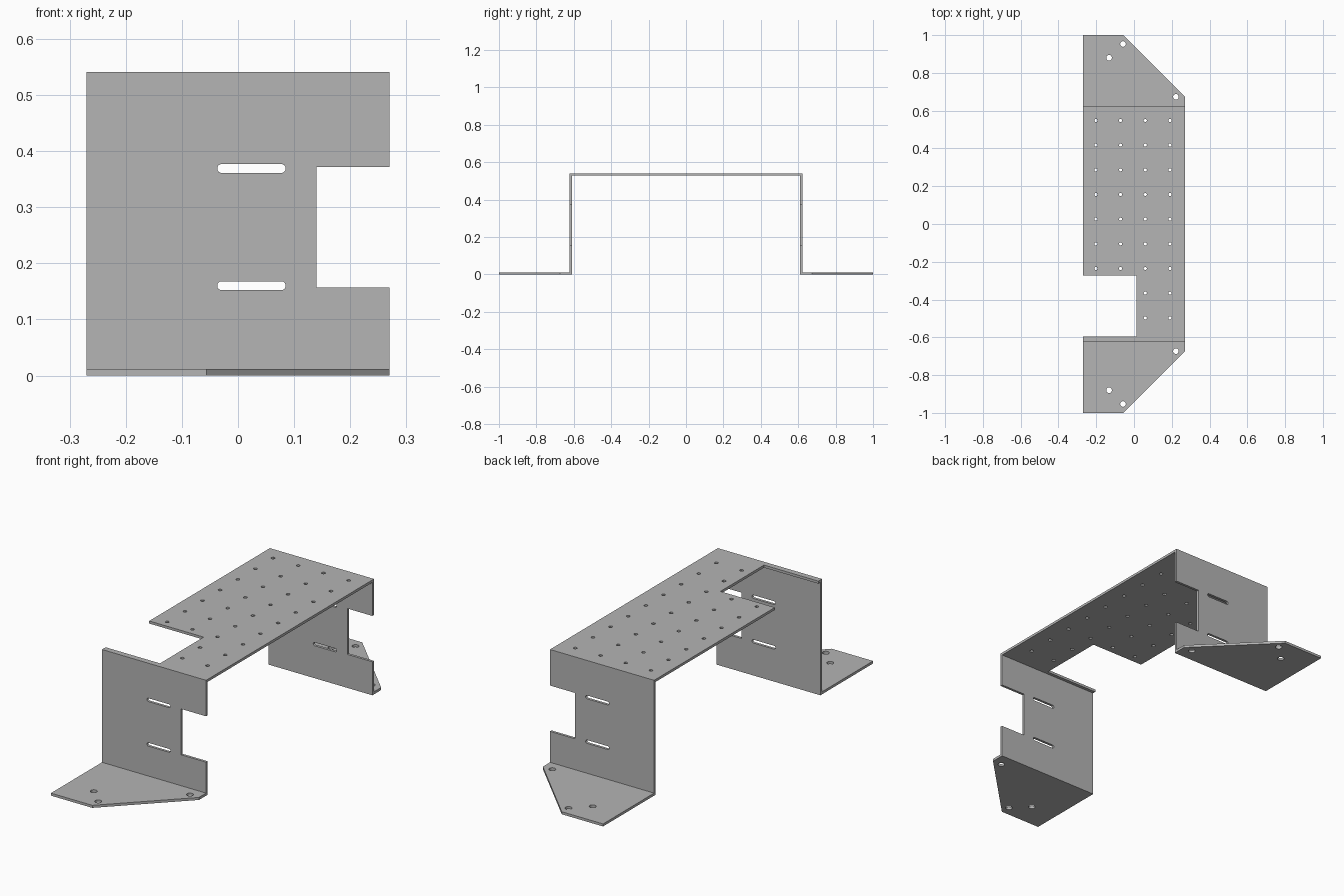
import bpy, bmesh
from math import cos, sin, pi
from mathutils import Vector

if "Cube" in bpy.data.objects:
    bpy.data.objects.remove(bpy.data.objects["Cube"])

HALF_W, HEIGHT, THICK = 0.27, 0.541, 0.012
WALL_Y, FOOT_Y = 0.622, 1.0

steel = bpy.data.materials.new("plain grey steel")
steel.use_nodes = True
grey = (0.46, 0.46, 0.46, 1)
steel.diffuse_color = grey
steel.node_tree.nodes["Principled BSDF"].inputs["Base Color"].default_value = grey


def prism(bm, outline, axis, low, high):
    """Extrude a 2D outline along one axis, from low to high."""
    def place(p, d):
        c = list(p)
        c.insert(axis, d)
        return Vector(c)
    face = bm.faces.new([bm.verts.new(place(p, low)) for p in outline])
    ext = bmesh.ops.extrude_face_region(bm, geom=[face], use_keep_orig=True)
    shift = place((0, 0), high - low)
    bmesh.ops.translate(bm, vec=shift,
                        verts=[v for v in ext["geom"] if isinstance(v, bmesh.types.BMVert)])


def rect(x0, y0, x1, y1):
    return [(x0, y0), (x1, y0), (x1, y1), (x0, y1)]


def slot(x, y, r, half=0.0, n=20):
    """Round hole, or a slot stretched along the first axis."""
    pts = []
    for i in range(n):
        a = 2 * pi * (i + 0.5) / n
        c = cos(a)
        pts.append((x + r * c + (half if c > 0 else -half), y + r * sin(a)))
    return pts


def finish(bm, name):
    bmesh.ops.recalc_face_normals(bm, faces=bm.faces)
    mesh = bpy.data.meshes.new(name)
    bm.to_mesh(mesh)
    bm.free()
    mesh.materials.append(steel)
    obj = bpy.data.objects.new(name, mesh)
    bpy.context.collection.objects.link(obj)
    return obj


# Bent sheet: foot, wall, top, wall, foot
half = [(FOOT_Y, 0), (FOOT_Y, THICK), (WALL_Y, THICK), (WALL_Y, HEIGHT)]
inner = [(WALL_Y - THICK, HEIGHT - THICK), (WALL_Y - THICK, 0)]
profile = (half + [(-y, z) for y, z in reversed(half)]
           + [(-y, z) for y, z in reversed(inner)] + inner)
bm = bmesh.new()
prism(bm, profile, 0, -HALF_W, HALF_W)
bracket = finish(bm, "mounting_bracket")

cut = bmesh.new()
# Wall notches and slots, through both walls
prism(cut, rect(0.14, 0.157, 0.4, 0.372), 1, -0.7, 0.7)
for z in (0.16, 0.369):
    prism(cut, slot(0.024, z, 0.008, 0.053), 1, -0.7, 0.7)

# Top notch
prism(cut, rect(-0.4, -0.595, 0.012, -0.272), 2, 0.5, 0.6)

# Grid of small holes in the top
for col in range(4):
    for row in range(9):
        if row < 7 or col > 1:
            prism(cut, slot(-0.202 + 0.1307 * col, 0.548 - 0.1306 * row, 0.0085, n=12),
                  2, 0.5, 0.6)

# Chamfered foot corners and bolt holes
for s in (-1, 1):
    prism(cut, [(-0.256, 1.2 * s), (0.47, 0.475 * s), (0.47, 1.2 * s)], 2, -0.1, 0.1)
    for x, y in ((-0.058, 0.953), (-0.132, 0.88), (0.222, 0.673)):
        prism(cut, slot(x, y * s, 0.015), 2, -0.1, 0.1)
cutter = finish(cut, "hole_cutter")
cutter.hide_render = True

mod = bracket.modifiers.new("holes", "BOOLEAN")
mod.operation, mod.solver, mod.object = "DIFFERENCE", "EXACT", cutter
bpy.context.view_layer.objects.active = bracket
bracket.select_set(True)
bpy.ops.object.modifier_apply(modifier=mod.name)
bpy.data.objects.remove(cutter)
bpy.ops.object.shade_smooth_by_angle()
